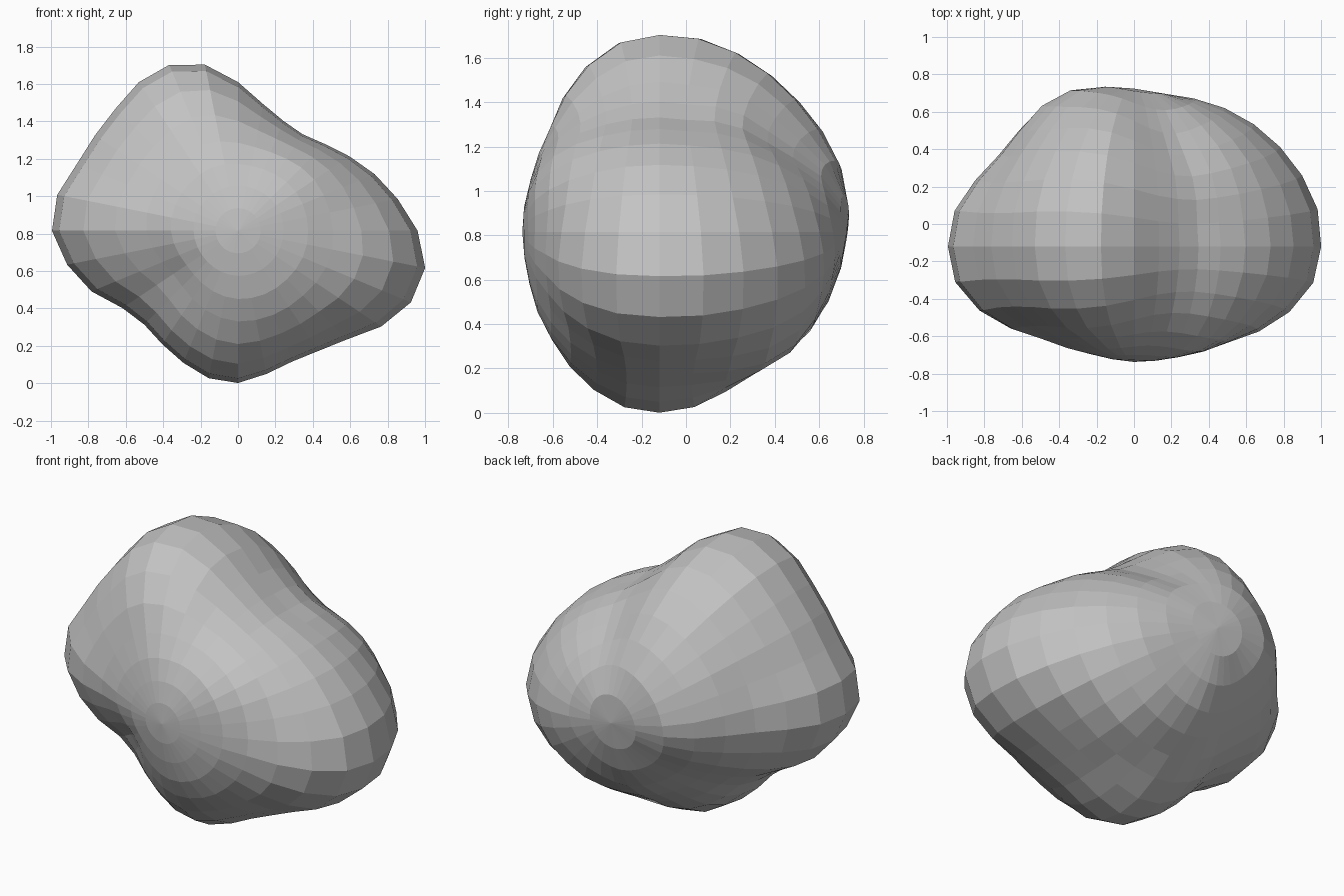
import bpy
import bmesh
from math import acos, atan2, degrees, exp, radians
from mathutils import Matrix, Vector

SEGMENTS, RINGS = 32, 16
FRONT, BACK = .615, .83
CENTRE = Vector((0, -.12, .815))

# Girth of the rock around its front-to-back axis, one value per segment
GIRTH = [.96, .87, .79, .715, .655, .62, .635, .69,
         .795, .905, .96, .955, .925, .92, .935, .99,
         1, .935, .85, .745, .71, .73, .765, .805,
         .815, .78, .755, .77, .82, .92, 1, 1.02]

# How strongly each ring follows the girth, front pole to back pole
FOLLOW = [0, 0, .03, .12, .25, .49, .74, .94, 1,
          1, .84, .64, .45, .28, .12, 0, 0]

# Local dents and swellings: direction, depth, spread
LUMPS = [((-.6, -.62, -.35), -.06, .35),   # front hollow
         ((.55, -.72, .42), .055, .4),     # front upper swelling
         ((.3, -.68, -.63), .04, .4),      # front lower swelling
         ((-.84, .54, .05), -.07, .35),    # left-hand back hollow
         ((-.37, .9, .18), .065, .35),     # back swelling
         ((.3, .75, .55), -.055, .3),      # back upper valley
         ((-.35, .72, -.58), -.045, .35),  # back lower flat
         ((.48, .62, -.6), .075, .35),     # back lower swelling
         ((-.05, .55, -.83), -.06, .3)]    # underside hollow


def rock_radius(d):
    segment = round(degrees(atan2(d.z, d.x)) * SEGMENTS / 360) % SEGMENTS
    ring = round(degrees(acos(max(-1, min(1, -d.y)))) * RINGS / 180)
    core = FRONT if d.y < 0 else BACK
    radius = core + (GIRTH[segment] - core) * FOLLOW[ring]
    for direction, depth, spread in LUMPS:
        gap = (d - Vector(direction).normalized()).length
        radius += depth * exp(-(gap / spread) ** 2)
    return radius


scene_cube = bpy.data.objects.get("Cube")
if scene_cube:
    bpy.data.objects.remove(scene_cube, do_unlink=True)

# Sphere with its poles at the front and back, pushed out to the rock's shape
bm = bmesh.new()
bmesh.ops.create_uvsphere(bm, u_segments=SEGMENTS, v_segments=RINGS, radius=1,
                          matrix=Matrix.Rotation(radians(90), 4, 'X'))
for v in bm.verts:
    direction = v.co.normalized()
    v.co = CENTRE + direction * rock_radius(direction)
bmesh.ops.recalc_face_normals(bm, faces=bm.faces)

mesh = bpy.data.meshes.new("rock")
bm.to_mesh(mesh)
bm.free()
rock = bpy.data.objects.new("rock", mesh)
bpy.context.collection.objects.link(rock)

# Plain grey stone
stone = bpy.data.materials.new("grey stone")
stone.use_nodes = True
colour = (.55, .55, .55, 1)
stone.diffuse_color = colour
stone.node_tree.nodes["Principled BSDF"].inputs["Base Color"].default_value = colour
mesh.materials.append(stone)
